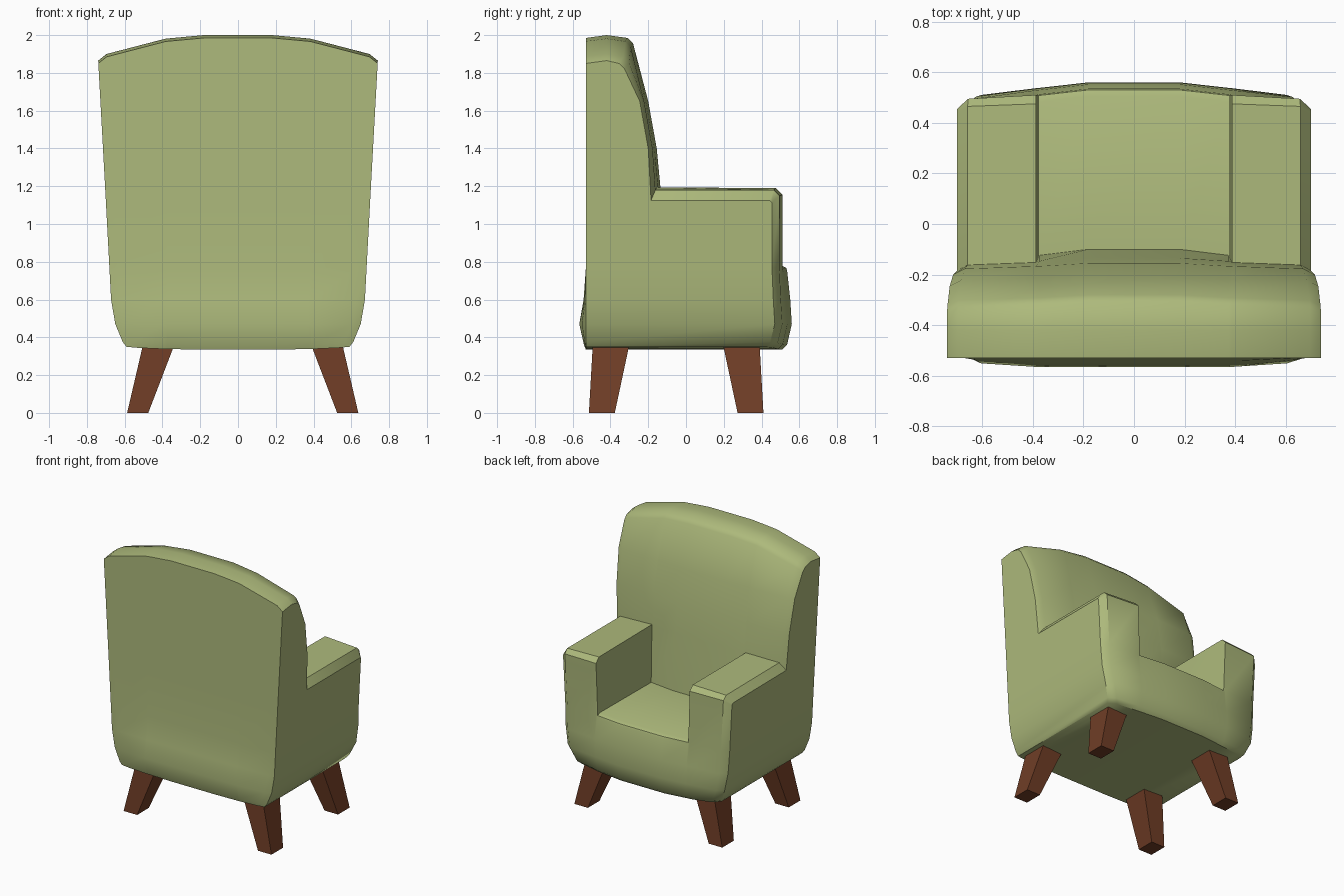
import bpy, bmesh

if "Cube" in bpy.data.objects:
    bpy.data.objects.remove(bpy.data.objects["Cube"])


def material(name, col):
    m = bpy.data.materials.new(name)
    m.diffuse_color = (*col, 1)
    m.use_nodes = True
    m.node_tree.nodes["Principled BSDF"].inputs["Base Color"].default_value = m.diffuse_color
    return m


green = material("olive green fabric", (0.42, 0.49, 0.20))
brown = material("brown wood", (0.16, 0.047, 0.019))

# Half width of the upholstered body by height
WIDTH = [(0.33, 0.56), (0.35, 0.59), (0.375, 0.61), (0.46, 0.648), (0.6, 0.672),
         (1.13, 0.70), (1.86, 0.74), (2.1, 0.745)]


def half_width(z):
    for (z0, w0), (z1, w1) in zip(WIDTH, WIDTH[1:]):
        if z <= z1:
            return w0 + (w1 - w0) * (z - z0) / (z1 - z0)
    return WIDTH[-1][1]


def profile(top, back, front, bulge, arm, lift):
    """Side section (y, z): up the back, over the top, down to arm or seat, down the front.
    arm = (top z, front y, rounding) or None for a seat section."""
    pts = [(-0.53, 0.335 + lift), (-0.53 - 0.01 * bulge, 0.36 + lift),
           (-0.53 - 0.035 * bulge, 0.47), (-0.53 - 0.012 * bulge, 0.6),
           (-0.53, 0.77), (-0.53, 1.13), (-0.53, 1.4), (-0.53, 1.65),
           (-0.53, top - 0.015), (-0.42, top), (-0.31 + back, top - 0.015),
           (-0.28 + back, top - 0.045), (-0.20 + back, 1.65), (-0.155 + back, 1.4)]
    if arm:
        az, ay, r = arm
        pts += [(-0.14 + back, az + 0.004), (-0.14 + back, az),
                (ay - r, az), (ay, az - r), (ay, 0.77)]
    else:
        pts += [(-0.135 + back, 1.19), (-0.10 + back * 2, 0.775),
                (0.505 + front, 0.78), (0.53 + front, 0.768), (0.535 + front, 0.755)]
    pts += [(0.552 + front, 0.6), (0.56 + front, 0.47),
            (0.535 + front, 0.36 + lift), (0.51 + front, 0.335 + lift)]
    return pts


# Sections from centre outwards: (x or inset from the side, is_inset, profile)
stations = [
    (0.18, False, profile(2.0, 0, 0, 1, None, 0)),
    (0.375, False, profile(1.982, -0.012, -0.022, 1, None, 0.003)),
    (0.388, False, profile(1.98, -0.012, -0.023, 1, (1.19, 0.51, 0.035), 0.003)),
    (0.045, True, profile(1.90, -0.022, -0.05, 0.6, (1.18, 0.495, 0.03), 0.01)),
    (0.0, True, profile(1.865, -0.045, -0.09, 0, (1.125, 0.455, 0.012), 0.015)),
]

# Upholstered body: sections joined across the width
bm = bmesh.new()
rings = []
for sign, seq in ((-1, stations[::-1]), (1, stations)):
    for x, inset, pts in seq:
        rings.append([bm.verts.new((sign * (half_width(z) - x if inset else x), y, z))
                      for y, z in pts])
n = len(rings[0])
for a, b in zip(rings, rings[1:]):
    for i in range(n):
        j = (i + 1) % n
        bm.faces.new((a[i], a[j], b[j], b[i]))
# Side panels, built in rows so they follow the curved side outline
CAPS = [(0, 1, 21, 22), (1, 2, 20, 21), (2, 3, 19, 20), (3, 4, 18, 19),
        (4, 5, 17, 18), (5, 14, 15, 16, 17), (5, 6, 13, 14), (6, 7, 12, 13),
        (7, 8, 9, 10, 11, 12)]
for ring in (rings[0], rings[-1]):
    for cap in CAPS:
        bm.faces.new([ring[i] for i in cap])
bmesh.ops.remove_doubles(bm, verts=bm.verts, dist=0.006)
bmesh.ops.recalc_face_normals(bm, faces=bm.faces)


def finish(name, bm, mat, smooth):
    me = bpy.data.meshes.new(name)
    bm.to_mesh(me)
    bm.free()
    me.materials.append(mat)
    ob = bpy.data.objects.new(name, me)
    bpy.context.collection.objects.link(ob)
    if smooth:
        bpy.ops.object.select_all(action='DESELECT')
        bpy.context.view_layer.objects.active = ob
        ob.select_set(True)
        bpy.ops.object.shade_smooth_by_angle(angle=0.65)


finish("upholstered_body", bm, green, True)


# Splayed, tapered legs
def leg(name, sx, sy):
    bm = bmesh.new()
    bmesh.ops.create_cube(bm, size=1)
    for v in bm.verts:
        up, out, far = v.co.z > 0, v.co.x > 0, v.co.y > 0
        x = (0.53 if out else 0.365) if up else (0.612 if out else 0.50)
        y = (0.442 if far else 0.25) if up else (0.462 if far else 0.325)
        v.co = (0.025 + sx * x, -0.052 + sy * y, 0.352 if up else 0)
    bmesh.ops.recalc_face_normals(bm, faces=bm.faces)
    finish(name, bm, brown, False)


for sx, side in ((-1, "left"), (1, "right")):
    for sy, end in ((-1, "back"), (1, "front")):
        leg(f"{end}_{side}_leg", sx, sy)
